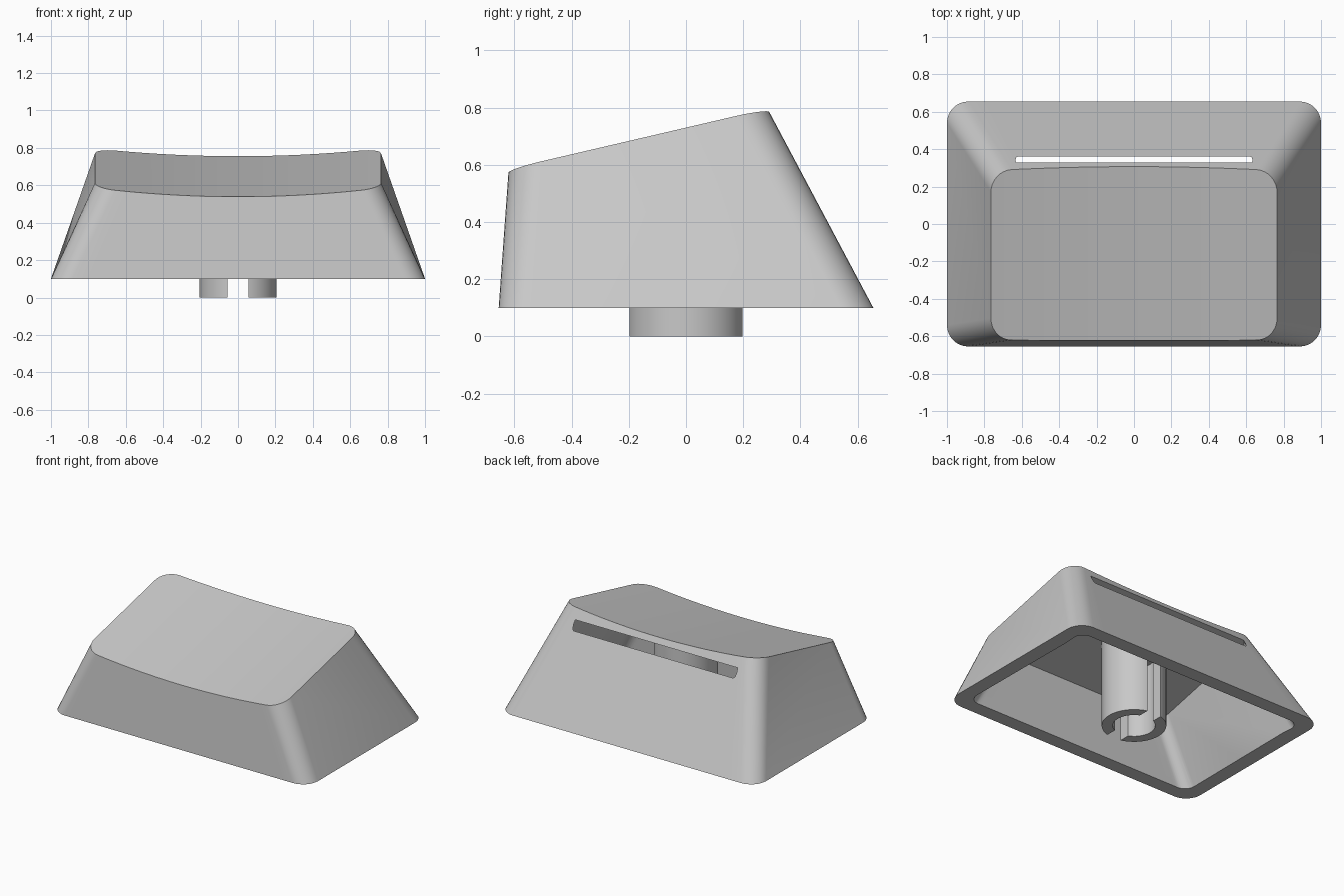
import bpy, bmesh, math

if "Cube" in bpy.data.objects:
    bpy.data.objects.remove(bpy.data.objects["Cube"])

grey = bpy.data.materials.new("light_grey")
grey.diffuse_color = (0.58, 0.58, 0.58, 1)
grey.use_nodes = True
grey.node_tree.nodes["Principled BSDF"].inputs["Base Color"].default_value = grey.diffuse_color

TILT = 0.233          # slope of the top face from front to back
BASE_Z = 0.10         # height of the bottom rim


def dish(x, y):
    """Height of the scooped top face."""
    return 0.73 + TILT * y - 0.046 * (1 - (x / 0.765) ** 2)


def ceiling(x, y):
    """Height of the flat sloping ceiling inside."""
    return 0.64 + TILT * y


def rounded_rect(hx, y0, y1, r, arc=8, cols=20):
    """Rounded rectangle as matching front and back rows, left to right."""
    left = [(-hx + r - r * math.cos(a), r - r * math.sin(a))
            for a in (math.pi / 2 * i / arc for i in range(arc + 1))]
    w = hx - r
    mid = [(-w + 2 * w * i / cols, 0) for i in range(1, cols)]
    row = left + mid + [(-x, d) for x, d in reversed(left)]
    return [(x, y0 + d) for x, d in row], [(x, y1 - d) for x, d in row]


def tapered_body(name, bottom, top, plane, height, start=0.0):
    """Loft from a flat base to a sloping top, ending at the height function."""
    bm = bmesh.new()
    rows = []
    for low_row, high_row in zip(rounded_rect(*bottom), rounded_rect(*top)):
        lows, highs = [], []
        for (bx, by), (tx, ty) in zip(low_row, high_row):
            tz = plane + TILT * ty

            def at(t):
                return (bx + (tx - bx) * t, by + (ty - by) * t,
                        BASE_Z + (tz - BASE_Z) * t)
            lo, hi = 0.3, 1.3
            for _ in range(40):
                m = (lo + hi) / 2
                x, y, z = at(m)
                if z < height(x, y):
                    lo = m
                else:
                    hi = m
            # shared base height, carried a little below the rim if asked
            x, y, z = at(start)
            lows.append(bm.verts.new((x, y, z)))
            highs.append(bm.verts.new(at(lo)))
        rows.append((lows, highs))
    (fl, fh), (bl, bh) = rows
    n = len(fl)
    for i in range(n - 1):
        bm.faces.new((fh[i], fh[i + 1], bh[i + 1], bh[i]))      # top
        bm.faces.new((bl[i], bl[i + 1], fl[i + 1], fl[i]))      # bottom
        bm.faces.new((fl[i], fl[i + 1], fh[i + 1], fh[i]))      # front
        bm.faces.new((bl[i + 1], bl[i], bh[i], bh[i + 1]))      # back
    # twisted end walls, each split from low back to high front
    for k in (0, n - 1):
        bm.faces.new((fl[k], bl[k], fh[k]))
        bm.faces.new((bl[k], bh[k], fh[k]))
    bmesh.ops.recalc_face_normals(bm, faces=bm.faces)
    bmesh.ops.triangulate(bm, faces=[f for f in bm.faces if len(f.verts) > 3])
    mesh = bpy.data.meshes.new(name)
    bm.to_mesh(mesh)
    bm.free()
    ob = bpy.data.objects.new(name, mesh)
    bpy.context.collection.objects.link(ob)
    mesh.materials.append(grey)
    return ob


def cylinder(name, radius, z0, z1):
    bpy.ops.mesh.primitive_cylinder_add(vertices=64, radius=radius, depth=z1 - z0,
                                        location=(0, 0, (z0 + z1) / 2))
    ob = bpy.context.object
    ob.name = name
    bpy.ops.object.transform_apply(location=True)
    ob.data.materials.append(grey)
    return ob


def activate(ob):
    bpy.ops.object.select_all(action='DESELECT')
    ob.select_set(True)
    bpy.context.view_layer.objects.active = ob


def cut(ob, cutter):
    """Subtract the cutter and remove it."""
    activate(ob)
    mod = ob.modifiers.new("cut", 'BOOLEAN')
    mod.operation = 'DIFFERENCE'
    mod.solver = 'EXACT'
    mod.object = cutter
    bpy.ops.object.modifier_apply(modifier=mod.name)
    bpy.data.objects.remove(cutter, do_unlink=True)


# Hollow cap: the cavity breaks through the back wall as a thin slot
cap = tapered_body("key_cap", (1.0, -0.655, 0.655, 0.115),
                   (0.765, -0.62, 0.285, 0.115), 0.73, dish)
cavity = tapered_body("cavity_cutter", (0.9, -0.555, 0.555, 0.075),
                      (0.665, -0.52, 0.338, 0.07), 0.64, ceiling, start=-0.08)
cut(cap, cavity)

# Stem: round tube with a slit from front to back
stem = cylinder("stem", 0.205, 0.0, 0.6)
for v in stem.data.vertices:
    if v.co.z > 0.3:
        v.co.z = 0.65 + TILT * v.co.y
cut(stem, cylinder("bore_cutter", 0.135, -0.1, 0.5))
bpy.ops.mesh.primitive_cube_add(size=1, location=(0, 0, 0.2))
slit = bpy.context.object
slit.scale = (0.11, 0.6, 0.6)
bpy.ops.object.transform_apply(location=True, scale=True)
cut(stem, slit)

for ob in (cap, stem):
    activate(ob)
    bpy.ops.object.shade_smooth_by_angle(angle=math.radians(30))
